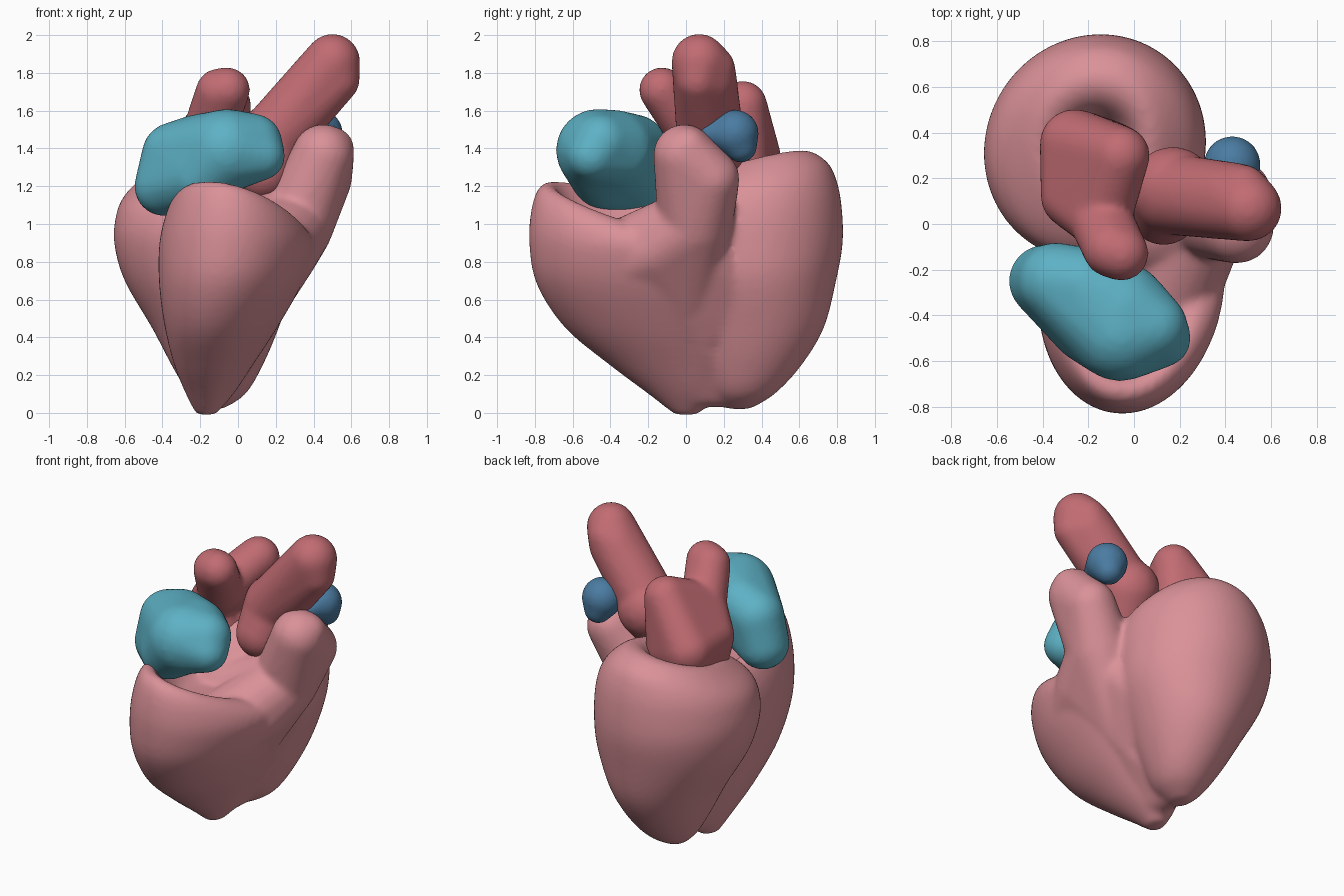
import bpy, bmesh, math

if "Cube" in bpy.data.objects:
    bpy.data.objects.remove(bpy.data.objects["Cube"], do_unlink=True)


def material(name, color):
    m = bpy.data.materials.new(name)
    m.use_nodes = True
    m.diffuse_color = (*color, 1)
    bsdf = next(n for n in m.node_tree.nodes if n.type == 'BSDF_PRINCIPLED')
    bsdf.inputs["Base Color"].default_value = (*color, 1)
    bsdf.inputs["Roughness"].default_value = 0.6
    return m


pink = material("muscle pink", (0.70, 0.285, 0.315))
red = material("artery red", (0.535, 0.15, 0.17))
teal = material("atrium teal", (0.11, 0.44, 0.56))
blue = material("vein blue", (0.07, 0.20, 0.36))


def add_hull(bm, balls):
    """Convex skin stretched around a few balls (x, y, z, radius)."""
    part = bmesh.new()
    for x, y, z, r in balls:
        made = bmesh.ops.create_icosphere(part, subdivisions=3, radius=r)
        bmesh.ops.translate(part, verts=made["verts"], vec=(x, y, z))
    cloud = [v.co.copy() for v in part.verts]
    part.clear()
    for co in cloud:
        part.verts.new(co)
    res = bmesh.ops.convex_hull(part, input=part.verts)
    inner = {v for v in res["geom_interior"] if isinstance(v, bmesh.types.BMVert)}
    bmesh.ops.delete(part, geom=list(inner), context='VERTS')
    bmesh.ops.recalc_face_normals(part, faces=part.faces)
    mesh = bpy.data.meshes.new("temp")
    part.to_mesh(mesh)
    part.free()
    bm.from_mesh(mesh)
    bpy.data.meshes.remove(mesh)


def refine(rings, steps=5):
    """Smooth curve through the rings, so the skin shows no bands."""
    ext = [rings[0], *rings, rings[-1]]
    out = []
    for p0, p1, p2, p3 in zip(ext, ext[1:], ext[2:], ext[3:]):
        for k in range(steps):
            t = k / steps
            out.append([b + 0.5 * t * (c - a + t * (2 * a - 5 * b + 4 * c - d
                        + t * (3 * (b - c) + d - a)))
                        for a, b, c, d in zip(p0, p1, p2, p3)])
    return out + [rings[-1]]


def add_loft(bm, rings, lean, sides=64):
    """Closed skin over rings (z, cx, cy, rx, ry, tilt)."""
    loops = []
    for z, cx, cy, rx, ry, tilt in refine(rings):
        loop = []
        for i in range(sides):
            a = math.tau * i / sides
            c, s = math.cos(a), math.sin(a)
            lift = tilt * (-1.3 * s - 0.6 * c)
            loop.append(bm.verts.new((cx + rx * c + lean * ry * s, cy + ry * s, z + lift)))
        loops.append(loop)
    for lo, hi in zip(loops, loops[1:]):
        for i in range(sides):
            j = (i + 1) % sides
            bm.faces.new((lo[i], lo[j], hi[j], hi[i]))
    bm.faces.new(loops[0][::-1])
    bm.faces.new(loops[-1])


def organ(name, mat, hulls=(), lofts=(), voxel=0.016, soften=12):
    """Fuse the pieces into one smooth fleshy surface."""
    bm = bmesh.new()
    for balls in hulls:
        add_hull(bm, balls)
    for rings, lean in lofts:
        add_loft(bm, rings, lean)
    mesh = bpy.data.meshes.new(name)
    bm.to_mesh(mesh)
    bm.free()
    mesh.materials.append(mat)
    ob = bpy.data.objects.new(name, mesh)
    bpy.context.collection.objects.link(ob)
    fuse = ob.modifiers.new("fuse", 'REMESH')
    fuse.mode = 'VOXEL'
    fuse.voxel_size = voxel
    fuse.use_smooth_shade = True
    smooth = ob.modifiers.new("soften", 'SMOOTH')
    smooth.factor = 0.5
    smooth.iterations = soften
    bpy.context.view_layer.update()
    deps = bpy.context.evaluated_depsgraph_get()
    final = bpy.data.meshes.new_from_object(ob.evaluated_get(deps))
    ob.modifiers.clear()
    ob.data = final
    for p in final.polygons:
        p.use_smooth = True


# Rear ventricle: tapered bag with a rounded, dimpled crown
rear = [
    (0.02, -0.13, 0.28, 0.05, 0.06, 0), (0.10, -0.11, 0.30, 0.15, 0.17, 0),
    (0.25, -0.11, 0.33, 0.24, 0.28, 0), (0.45, -0.12, 0.35, 0.335, 0.38, 0),
    (0.70, -0.15, 0.34, 0.45, 0.455, 0), (0.90, -0.17, 0.335, 0.485, 0.495, 0),
    (1.06, -0.17, 0.335, 0.475, 0.49, -0.02), (1.17, -0.17, 0.34, 0.435, 0.46, -0.04),
    (1.26, -0.17, 0.36, 0.35, 0.39, -0.05), (1.32, -0.17, 0.37, 0.25, 0.27, -0.05),
    (1.28, -0.17, 0.35, 0.17, 0.18, -0.04), (1.15, -0.17, 0.33, 0.10, 0.11, 0),
]
# Front ventricle: leans forward and opens into a shallow tilted bowl
front = [
    (-0.01, -0.17, 0.00, 0.05, 0.06, 0), (0.10, -0.15, -0.01, 0.125, 0.19, 0),
    (0.25, -0.13, -0.09, 0.205, 0.31, 0), (0.45, -0.09, -0.19, 0.295, 0.45, 0),
    (0.68, -0.04, -0.25, 0.375, 0.54, 0), (0.87, -0.01, -0.27, 0.405, 0.56, 0.02),
    (0.98, 0.00, -0.27, 0.385, 0.55, 0.07), (1.045, 0.00, -0.27, 0.34, 0.51, 0.11),
    (1.065, 0.00, -0.27, 0.28, 0.44, 0.11), (1.03, -0.01, -0.27, 0.22, 0.36, 0.06),
    (1.00, -0.02, -0.27, 0.14, 0.24, 0.01), (0.99, -0.02, -0.27, 0.05, 0.08, 0),
]
organ("ventricles", pink, lofts=[(rear, 0.05), (front, 0.08)], soften=16, hulls=[
    # right wall running up into the outflow trunk
    [(0.08, 0.0, 0.58, 0.17), (0.31, 0.05, 1.0, 0.20),
     (0.13, -0.34, 0.80, 0.22), (0.25, -0.16, 0.86, 0.18)],
    [(0.31, 0.05, 1.0, 0.20), (0.45, -0.01, 1.365, 0.165),
     (0.50, 0.01, 1.40, 0.115), (0.45, 0.13, 1.24, 0.155)],
    # saddle behind the bowl
    [(-0.05, -0.05, 0.90, 0.20), (0.28, 0.03, 1.0, 0.20)],
    # flesh filling the groove between the two ventricles
    [(-0.13, 0.04, 0.13, 0.10), (-0.11, 0.28, 0.12, 0.09), (0.02, 0.08, 0.42, 0.14)],
    [(0.02, 0.08, 0.42, 0.14), (0.08, 0.0, 0.58, 0.17),
     (0.06, 0.30, 0.60, 0.17), (0.18, 0.12, 0.82, 0.18)],
])

# Bean-shaped front atrium
organ("front_atrium", teal, hulls=[
    [(-0.39, -0.25, 1.20, 0.16), (-0.34, -0.25, 1.37, 0.17), (-0.22, -0.27, 1.41, 0.17),
     (-0.06, -0.47, 1.39, 0.22), (-0.06, -0.38, 1.39, 0.215), (-0.20, -0.44, 1.25, 0.17)],
    [(-0.06, -0.47, 1.39, 0.22), (-0.06, -0.38, 1.39, 0.215),
     (0.12, -0.50, 1.36, 0.13), (0.08, -0.45, 1.43, 0.155)],
])

# Rear atrium with a back hump and a forward arm
body = (-0.26, 0.35, 1.35, 0.155)
side = (-0.27, 0.12, 1.36, 0.14)
hump = (-0.06, 0.30, 1.63, 0.13)
neck = (-0.15, 0.03, 1.50, 0.14)
organ("rear_atrium", red, hulls=[
    [(-0.20, 0.30, 1.10, 0.16), (-0.21, 0.13, 1.15, 0.15), body, side],
    [body, hump, (-0.10, 0.30, 1.30, 0.15)],
    [body, side, hump, neck],
    [neck, (-0.10, -0.11, 1.70, 0.125), (-0.055, -0.13, 1.71, 0.12)],
])

# Great artery
organ("great_artery", red, hulls=[
    [(0.13, 0.06, 1.27, 0.155), (0.17, 0.15, 1.44, 0.19)],
    [(0.17, 0.13, 1.44, 0.18), (0.44, 0.11, 1.77, 0.16), (0.50, 0.07, 1.86, 0.148),
     (0.48, 0.15, 1.83, 0.11), (0.53, 0.06, 1.76, 0.115)],
])

# Small vein end on the outflow trunk
organ("vein_stub", blue, hulls=[
    [(0.43, 0.13, 1.48, 0.055), (0.43, 0.26, 1.48, 0.125), (0.44, 0.29, 1.41, 0.085)],
], voxel=0.012, soften=5)
